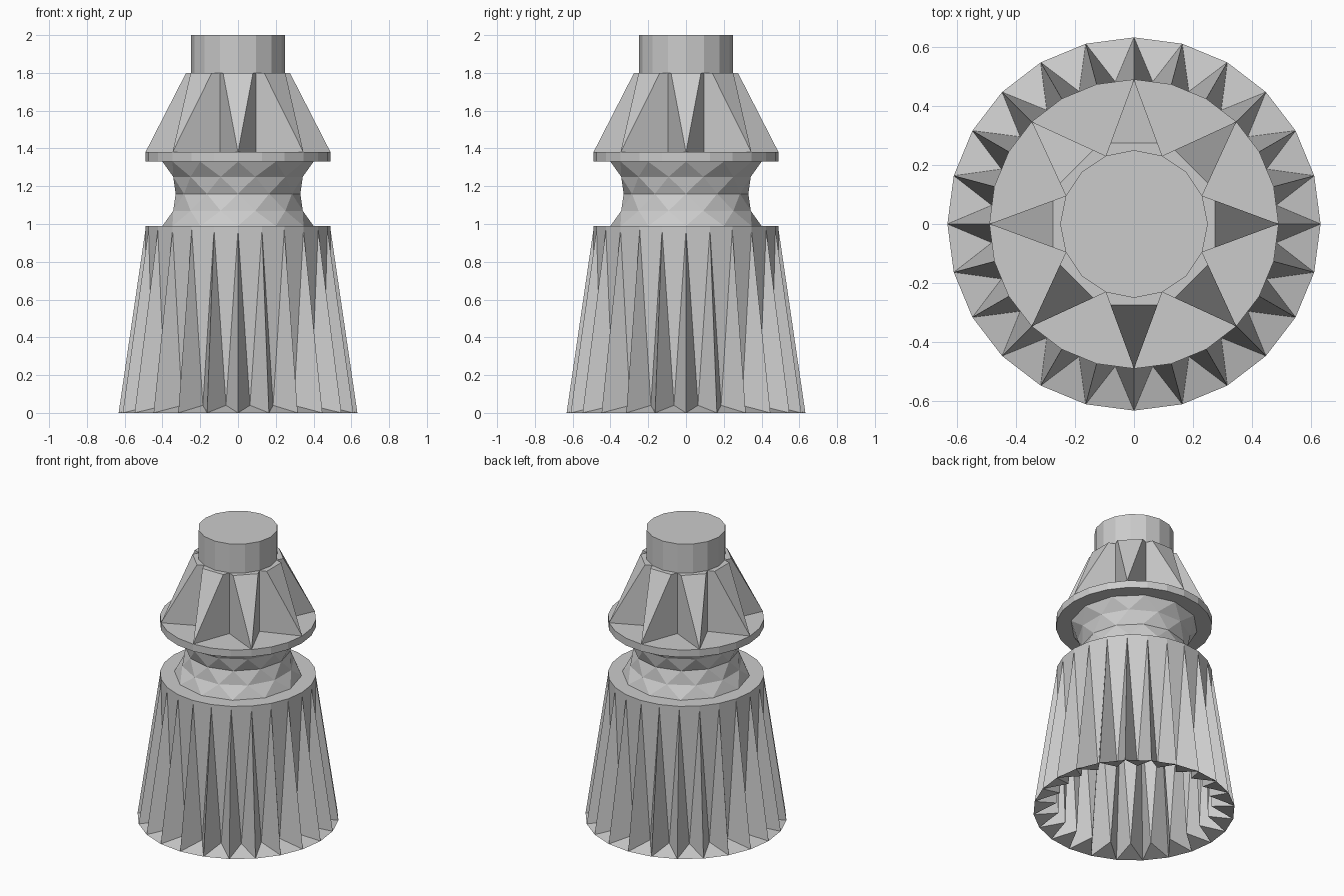
import bpy, bmesh
from math import sin, cos, pi

if "Cube" in bpy.data.objects:
    bpy.data.objects.remove(bpy.data.objects["Cube"])


def ring(bm, n, r, z, turn=0.0):
    """Ring of n vertices; turn is measured in steps of one side."""
    return [bm.verts.new((r * cos(2 * pi * (i + turn) / n),
                          r * sin(2 * pi * (i + turn) / n), z)) for i in range(n)]


def bridge(bm, a, b):
    n = len(a)
    for i in range(n):
        j = (i + 1) % n
        bm.faces.new((a[i], a[j], b[j], b[i]))


def zigzag(bm, a, b):
    """Triangles between ring a and ring b, where b sits half a step ahead."""
    n = len(a)
    for i in range(n):
        j = (i + 1) % n
        bm.faces.new((a[i], a[j], b[i]))
        bm.faces.new((a[j], b[j], b[i]))


def finish(bm, name):
    bmesh.ops.recalc_face_normals(bm, faces=bm.faces)
    me = bpy.data.meshes.new(name)
    bm.to_mesh(me)
    bm.free()
    ob = bpy.data.objects.new(name, me)
    bpy.context.collection.objects.link(ob)
    return ob


def drum(name, n, r, z0, z1):
    bm = bmesh.new()
    a, b = ring(bm, n, r, z0), ring(bm, n, r, z1)
    bridge(bm, a, b)
    bm.faces.new(a)
    bm.faces.new(b)
    finish(bm, name)


# Pleated skirt, open below: ridges flare out, valleys stay vertical
bm = bmesh.new()
N, R = 24, 0.49
top = ring(bm, N, R, 0.99)
shoulder = ring(bm, N, R, 0.97)
tips = ring(bm, N, 0.632, 0.0)
valleys = ring(bm, N, R * cos(pi / N), 0.04, 0.5)
bm.faces.new(top)
bridge(bm, shoulder, top)
for i in range(N):
    j = (i + 1) % N
    bm.faces.new((shoulder[i], valleys[i], shoulder[j]))   # recessed panel
    bm.faces.new((shoulder[i], tips[i], valleys[i]))       # ridge sides
    bm.faces.new((shoulder[j], valleys[i], tips[j]))
    bm.faces.new((tips[i], tips[j], valleys[i]))           # sloping rim
finish(bm, "pleated_skirt")

# Faceted waist
bm = bmesh.new()
M = 12
rings = [ring(bm, M, r, z, t) for r, z, t in
         [(0.40, 0.99, 0), (0.355, 1.07, 0.5), (0.33, 1.16, 0),
          (0.355, 1.25, 0.5), (0.40, 1.33, 0)]]
zigzag(bm, rings[0], rings[1])
zigzag(bm, rings[2], rings[1])
zigzag(bm, rings[2], rings[3])
zigzag(bm, rings[4], rings[3])
finish(bm, "faceted_waist")

# Flange and top post
drum("flange", 24, R, 1.33, 1.38)
drum("top_post", 16, 0.25, 1.38, 2.0)

# Eight wedge fins around the post
bm = bmesh.new()
bx, by = 0.25 * cos(pi / 8), 0.25 * sin(pi / 8)
cx = 0.275
cy = by * (R - cx) / (R - bx)
for k in range(8):
    c, s = cos(k * pi / 4), sin(k * pi / 4)
    tip, bl, br, tl, tr, cl, cr = [
        bm.verts.new((x * c - y * s, x * s + y * c, z)) for x, y, z in
        [(R, 0, 1.38), (bx, by, 1.38), (bx, -by, 1.38), (bx, by, 1.8),
         (bx, -by, 1.8), (cx, cy, 1.8), (cx, -cy, 1.8)]]
    for f in [(tip, cl, cr), (cl, tl, tr, cr), (tip, bl, tl, cl),
              (tip, cr, tr, br), (tip, br, bl), (bl, br, tr, tl)]:
        bm.faces.new(f)
finish(bm, "wedge_fins")
